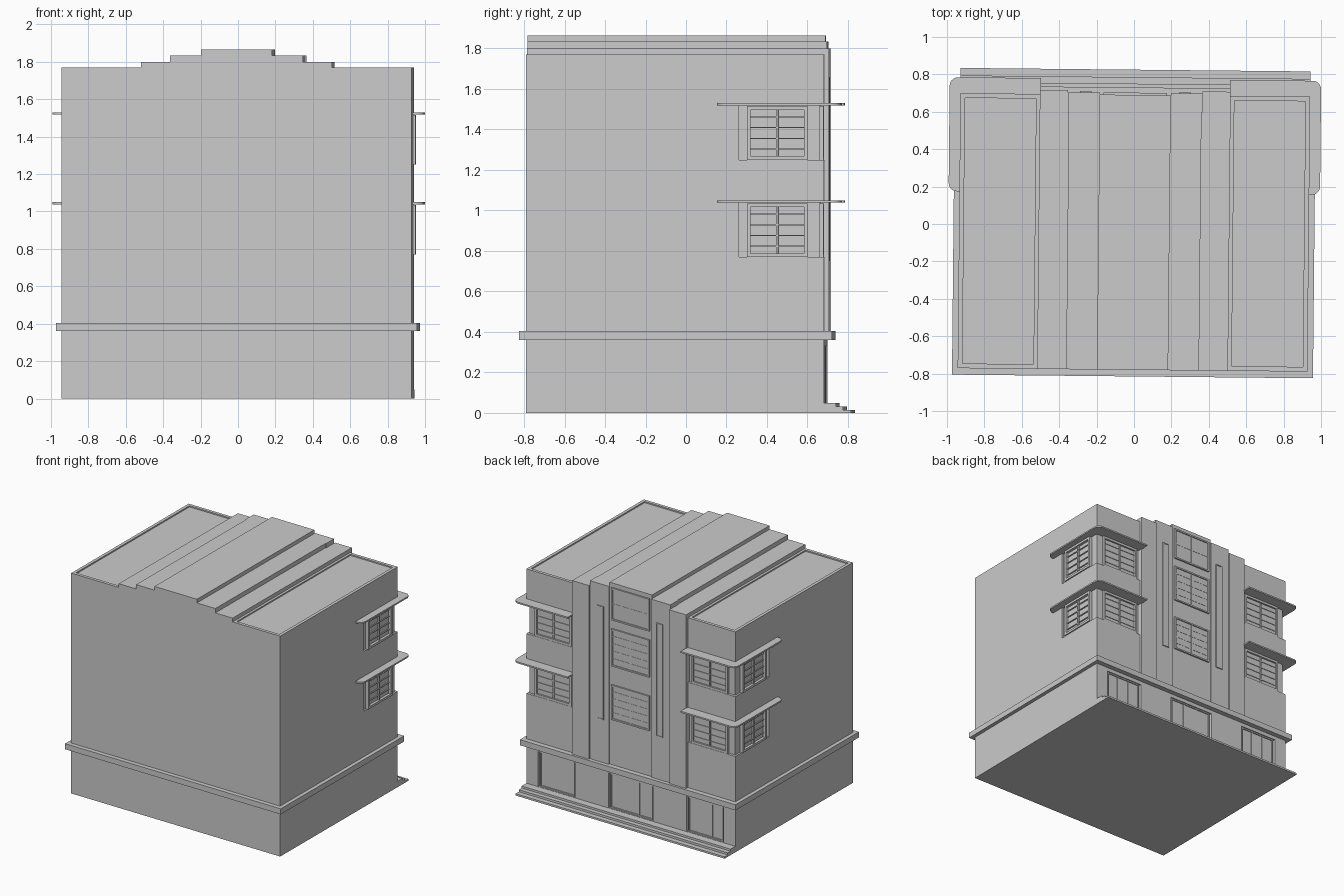
import bpy, bmesh
from mathutils import Vector

cube = bpy.data.objects.get("Cube")
if cube:
    bpy.data.objects.remove(cube, do_unlink=True)

stone = bpy.data.materials.new("pale_grey_stone")
stone.use_nodes = True
GREY = (0.6, 0.6, 0.6, 1)
stone.diffuse_color = GREY
stone.node_tree.nodes["Principled BSDF"].inputs["Base Color"].default_value = GREY
TURN = -0.01  # the whole building sits slightly turned
BACK = 0.67   # street wall plane
SIDE = 0.935  # side wall plane


def add_box(bm, x, y, z):
    """Box from three (low, high) ranges, in any order."""
    x, y, z = sorted(x), sorted(y), sorted(z)
    made = bmesh.ops.create_cube(bm, size=1)["verts"]
    for v in made:
        v.co = Vector([r[0] + (c + 0.5) * (r[1] - r[0]) for c, r in zip(v.co, (x, y, z))])
    return made


def finish(name, bm):
    mesh = bpy.data.meshes.new(name)
    bmesh.ops.recalc_face_normals(bm, faces=bm.faces)
    bm.to_mesh(mesh)
    bm.free()
    mesh.materials.append(stone)
    ob = bpy.data.objects.new(name, mesh)
    ob.rotation_euler.z = TURN
    bpy.context.collection.objects.link(ob)
    return ob


def boxes(name, *ranges):
    bm = bmesh.new()
    for r in ranges:
        add_box(bm, *r)
    return finish(name, bm)


def cut(target, name, *r):
    cutter = boxes(name, r)
    cutter.hide_render = True
    cutter.hide_set(True)
    cutter.display_type = 'WIRE'
    mod = target.modifiers.new(name, 'BOOLEAN')
    mod.operation = 'DIFFERENCE'
    mod.solver = 'EXACT'
    mod.object = cutter


def window(name, u, z, plane, columns, rows, side=0, rim=0.018, proud=0.018):
    """Framed window; side 0 lies on the street wall, +1 or -1 on a side wall."""
    u, z = sorted(u), sorted(z)
    bm = bmesh.new()

    def piece(ur, zr, depth):
        if side:
            add_box(bm, (side * (plane - 0.01), side * (plane + depth)), ur, zr)
        else:
            add_box(bm, ur, (plane - 0.01, plane + depth), zr)

    # pane and four frame rails
    piece(u, z, 0.004)
    piece((u[0], u[0] + rim), z, proud)
    piece((u[1] - rim, u[1]), z, proud)
    piece(u, (z[0], z[0] + rim), proud)
    piece(u, (z[1] - rim, z[1]), proud)
    # glazing bars
    for i in range(1, columns):
        c = u[0] + (u[1] - u[0]) * i / columns
        piece((c - 0.005, c + 0.005), z, proud * 0.7)
    for i in range(1, rows):
        c = z[0] + (z[1] - z[0]) * i / rows
        piece(u, (c - 0.003, c + 0.003), proud * 0.5)
    return finish(name, bm)


# Main block with corner window niches, shop recesses and sunken roof panels
body = boxes("building_body", ((-SIDE, SIDE), (-0.78, 0.69), (0, 1.77)))
FLOORS = {"lower": 0.77, "upper": 1.25}
for s, hand in ((1, "left"), (-1, "right")):
    cut(body, hand + "_roof_cutter", (s * 0.53, s * 0.91), (-0.755, 0.665), (1.76, 1.9))
    for floor, z in FLOORS.items():
        cut(body, f"{hand}_{floor}_street_niche_cutter", (s * 0.5, s * 1.1), (BACK, 0.9), (z, z + 0.27))
        cut(body, f"{hand}_{floor}_side_niche_cutter", (s * (SIDE - 0.015), s * 1.1), (0.27, 0.9), (z, z + 0.27))
    cut(body, hand + "_shop_cutter", (s * 0.5, s * 0.83), (BACK, 0.9), (0.05, 0.33))
cut(body, "entrance_cutter", (-0.2, 0.2), (BACK, 0.9), (0.05, 0.33))

# String course around the whole block
boxes("string_course", ((-0.965, 0.965), (-0.815, 0.73), (0.36, 0.405)))

# Stepped roof running front to back
for name, half, low, high in (("outer", 0.51, 1.7, 1.8), ("middle", 0.355, 1.75, 1.835), ("ridge", 0.19, 1.8, 1.865)):
    boxes(name + "_roof_step", ((-half, half), (-0.78, 0.69), (low, high)))

# Pavement steps along the street front
for i, (y, z) in enumerate(((0.825, 0.015), (0.785, 0.032), (0.75, 0.048))):
    boxes(f"pavement_step_{i + 1}", ((-SIDE, SIDE), (0.6, y), (0, z)))

for s, hand in ((1, "left"), (-1, "right")):
    # Pilasters flanking the central bay
    boxes(hand + "_outer_pilaster", ((s * 0.36, s * 0.51), (0.6, 0.712), (0.4, 1.8)))
    boxes(hand + "_inner_pilaster", ((s * 0.19, s * 0.36), (0.6, 0.7), (0.4, 1.835)))
    window(hand + "_pilaster_panel", (s * 0.235, s * 0.295), (0.75, 1.66), 0.7, 1, 1, rim=0.008, proud=0.008)
    # Corner windows under wrap-around canopies
    for floor, z in FLOORS.items():
        top = z + 0.265
        window(f"{hand}_{floor}_street_window", (s * 0.535, s * 0.865), (z, top), BACK, 2, 5)
        window(f"{hand}_{floor}_side_window", (0.31, 0.61), (z, top), SIDE - 0.015, 2, 5, s, proud=0.025)
        bm = bmesh.new()
        add_box(bm, (s * 0.505, s * 0.993), (0.165, 0.775), (z + 0.268, z + 0.28))
        corners = [e for e in bm.edges if abs(e.verts[0].co.z - e.verts[1].co.z) > 0.005
                   and abs(e.verts[0].co.x) > 0.9]
        bmesh.ops.bevel(bm, geom=corners, offset=0.045, segments=5, profile=0.5, affect='EDGES')
        finish(f"{hand}_{floor}_canopy", bm)
    # Shop windows
    window(hand + "_shop_window", (s * 0.51, s * 0.82), (0.05, 0.33), BACK, 3, 1, rim=0.01, proud=0.012)

# Central bay: entrance and three stacked windows
window("entrance_doors", (-0.19, 0.19), (0.05, 0.33), BACK, 3, 1, rim=0.01, proud=0.012)
for name, z0, z1, rows in (("lower", 0.77, 1.05, 5), ("middle", 1.2, 1.5, 5), ("top", 1.57, 1.83, 2)):
    window(name + "_central_window", (-0.17, 0.17), (z0, z1), 0.69, 2, rows, rim=0.012, proud=0.012)
